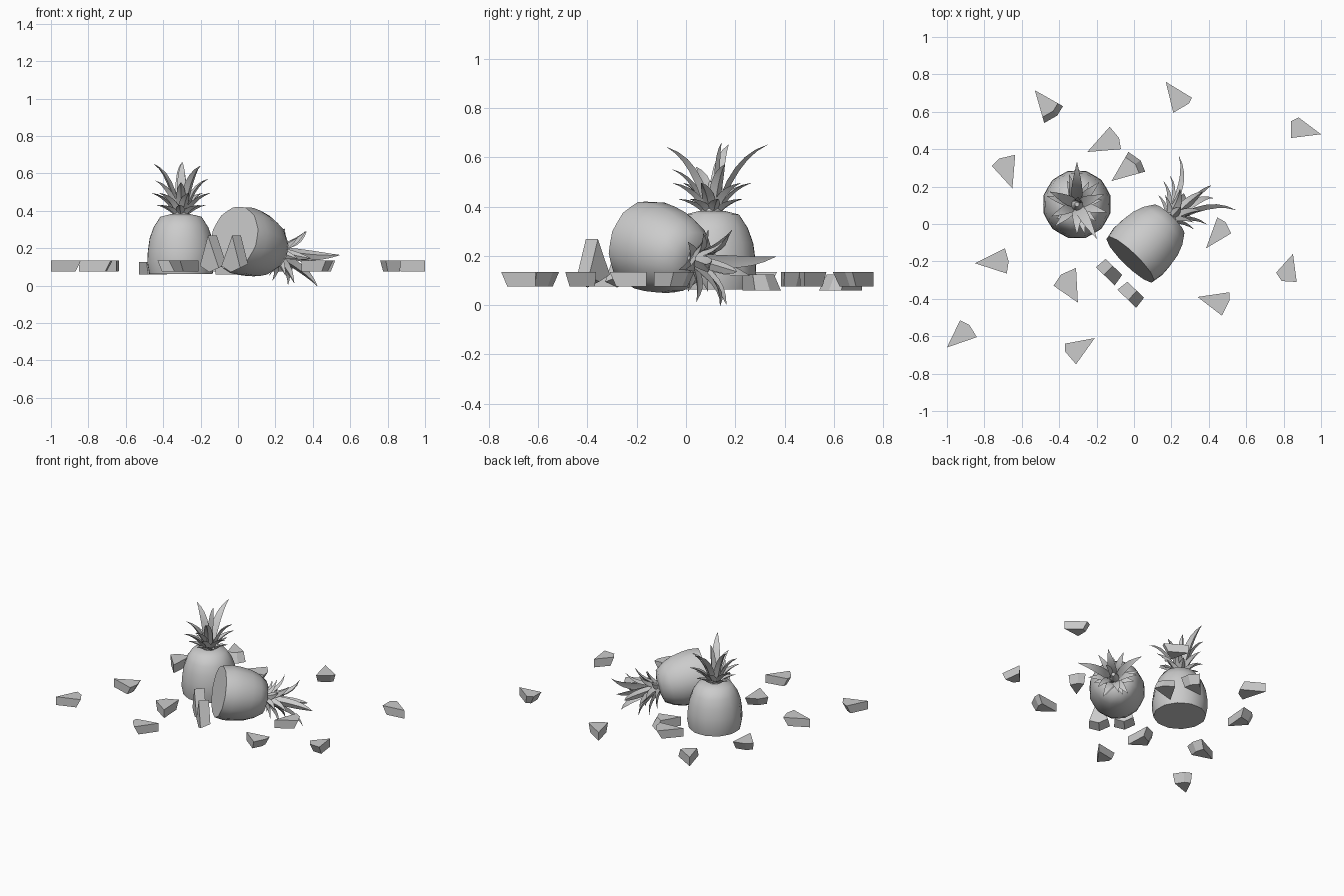
import bpy, bmesh, math
from mathutils import Matrix, Vector

if "Cube" in bpy.data.objects:
    bpy.data.objects.remove(bpy.data.objects["Cube"])

grey = bpy.data.materials.new("plain grey")
grey.diffuse_color = (0.6, 0.6, 0.6, 1)
grey.use_nodes = True
grey.node_tree.nodes["Principled BSDF"].inputs["Base Color"].default_value = grey.diffuse_color


def finish(name, bm, matrix=None, smooth=None):
    bmesh.ops.recalc_face_normals(bm, faces=bm.faces)
    if matrix:
        bm.transform(matrix)
    me = bpy.data.meshes.new(name)
    bm.to_mesh(me)
    bm.free()
    me.materials.append(grey)
    ob = bpy.data.objects.new(name, me)
    bpy.context.collection.objects.link(ob)
    if smooth:
        bpy.ops.object.select_all(action='DESELECT')
        ob.select_set(True)
        bpy.context.view_layer.objects.active = ob
        bpy.ops.object.shade_smooth_by_angle(angle=math.radians(smooth))
    return ob


def skin(bm, rings):
    """Join equal rings of vertices and cap both ends."""
    for a, b in zip(rings, rings[1:]):
        n = len(a)
        for i in range(n):
            bm.faces.new((a[i], a[(i + 1) % n], b[(i + 1) % n], b[i]))
    bm.faces.new(rings[0])
    bm.faces.new(rings[-1])


# Halved fruit body: flat cut base, domed shoulder, slightly ridged sides
PROFILE = [(0.172, 0), (0.183, 0.06), (0.180, 0.12), (0.170, 0.19),
           (0.148, 0.25), (0.112, 0.305), (0.05, 0.32)]
SIDES = 24


def body(name, matrix):
    bm = bmesh.new()
    rings = []
    for r, z in PROFILE:
        ring = []
        for i in range(SIDES):
            a = 2 * math.pi * i / SIDES
            k = r * (1.01 if i % 2 else 0.985)
            ring.append(bm.verts.new((k * math.cos(a), k * math.sin(a), z)))
        rings.append(ring)
    skin(bm, rings)
    finish(name, bm, matrix, 50)


# Crown leaves: (angle, reach, height, width)
LEAVES = [(90, 0.225, 0.27, 0.030), (-60, 0.21, 0.26, 0.028),
          (155, 0.16, 0.27, 0.027), (80, 0.04, 0.28, 0.024),
          (20, 0.155, 0.19, 0.027), (205, 0.15, 0.18, 0.027), (270, 0.16, 0.17, 0.026)]
LEAVES += [(45 + i * 60, 0.165, 0.115, 0.026) for i in range(6)]
LEAVES += [(10 + i * 51.4, 0.135, 0.05, 0.024) for i in range(7)]


def leaf(bm, angle, reach, height, width):
    """Curved, pointed leaf with a shallow keel."""
    turn = Matrix.Rotation(math.radians(angle), 3, 'Z')
    p0, p1, p2 = (Vector(p) for p in ((0.015, 0, -0.015),
                                      (reach * 0.35, 0, height * 0.82), (reach, 0, height)))
    rings = []
    for i, w in enumerate((0.65, 0.9, 1, 0.92, 0.72, 0.4, 0.04)):
        t = i / 6
        c = p0 * (1 - t) ** 2 + p1 * 2 * t * (1 - t) + p2 * t * t
        d = ((p1 - p0) * (1 - t) + (p2 - p1) * t).normalized()
        n = Vector((-d.z, 0, d.x))
        side = Vector((0, width * w, 0))
        keel = n * width * w
        rings.append([bm.verts.new(turn @ p) for p in
                      (c + side + keel * 0.2, c + keel * 0.1,
                       c - side + keel * 0.2, c - keel * 0.55)])
    skin(bm, rings)


def crown(name, matrix):
    bm = bmesh.new()
    for args in LEAVES:
        leaf(bm, *args)
    # Short core that the leaves grow from
    bmesh.ops.create_cone(bm, cap_ends=True, segments=10, radius1=0.05, radius2=0.012,
                          depth=0.14, matrix=Matrix.Translation((0, 0, 0.05)))
    finish(name, bm, matrix, 40)


# Standing half
stand = Matrix.Translation((-0.305, 0.105, 0.063))
body("standing_fruit_body", stand)
crown("standing_fruit_crown", stand @ Matrix.Translation((0, 0, 0.318)))

# Fallen half, cut face toward the front left
z = Vector((0.675, 0.70, -0.22)).normalized()
y = Vector((0.72, -0.69, 0)).normalized()
x = y.cross(z).normalized()
y = z.cross(x)
lie = Matrix.Translation((-0.02, -0.19, 0.255)) @ Matrix((x, y, z)).transposed().to_4x4()
body("fallen_fruit_body", lie)
crown("fallen_fruit_crown", lie @ Matrix.Translation((0, 0, 0.318))
      @ Matrix.Rotation(math.radians(-10), 4, 'Z'))


# Cut chunk: pointed tip, blunt rind edge that slopes inward
def chunk(name, pts, depth, shrink=0.82):
    bm = bmesh.new()
    pts = [Vector(p) for p in pts]
    tip = pts[0]
    skin(bm, [[bm.verts.new(p) for p in pts],
              [bm.verts.new(tip + (p - tip) * shrink + depth) for p in pts]])
    finish(name, bm)


# Lying chunks: tip, then three rind corners, seen from above
LYING = [
    (0.17, 0.76, 0.31, 0.675, 0.295, 0.645, 0.21, 0.595),
    (1.0, 0.48, 0.88, 0.57, 0.84, 0.55, 0.84, 0.46),
    (-0.25, 0.385, -0.13, 0.52, -0.08, 0.46, -0.07, 0.40),
    (-0.65, 0.19, -0.635, 0.37, -0.72, 0.35, -0.76, 0.31),
    (-0.85, -0.21, -0.69, -0.13, -0.67, -0.20, -0.68, -0.265),
    (-0.30, -0.42, -0.31, -0.235, -0.39, -0.27, -0.43, -0.33),
    (-1.0, -0.66, -0.93, -0.515, -0.88, -0.54, -0.84, -0.605),
    (-0.21, -0.61, -0.37, -0.64, -0.37, -0.68, -0.31, -0.75),
    (0.85, -0.16, 0.76, -0.26, 0.79, -0.305, 0.87, -0.31),
    (0.34, -0.39, 0.51, -0.365, 0.51, -0.41, 0.47, -0.49),
    (0.385, -0.13, 0.445, 0.035, 0.49, 0.01, 0.52, -0.05)]
for i, c in enumerate(LYING):
    chunk(f"lying_chunk_{i + 1}", [(c[j], c[j + 1], 0.135) for j in range(0, 8, 2)],
          Vector((0, 0, -0.06)))

# Two chunks lying with the wide side down
FLIPPED = [(-0.53, 0.715, -0.38, 0.63, -0.41, 0.58, -0.48, 0.54),
           (-0.12, 0.23, -0.03, 0.385, 0.035, 0.34, 0.06, 0.28)]
for i, c in enumerate(FLIPPED):
    chunk(f"flipped_chunk_{i + 1}", [(c[j], c[j + 1], 0.06) for j in range(0, 8, 2)],
          Vector((0, 0, 0.065)))

# Two chunks standing on their rind, leaning against the fallen half
along = Vector((0.72, -0.69, 0))
across = Vector((0.69, 0.72, 0))
for i, (cx, cy, lean) in enumerate([(-0.015, -0.375, 0.01), (-0.13, -0.255, -0.01)]):
    pts = [Vector((cx, cy, h)) + along * u - across * 0.034
           for u, h in ((lean, 0.268), (-0.07, 0.105), (0, 0.072), (0.07, 0.095))]
    chunk(f"upright_chunk_{i + 1}", pts, across * 0.068, 0.88)
